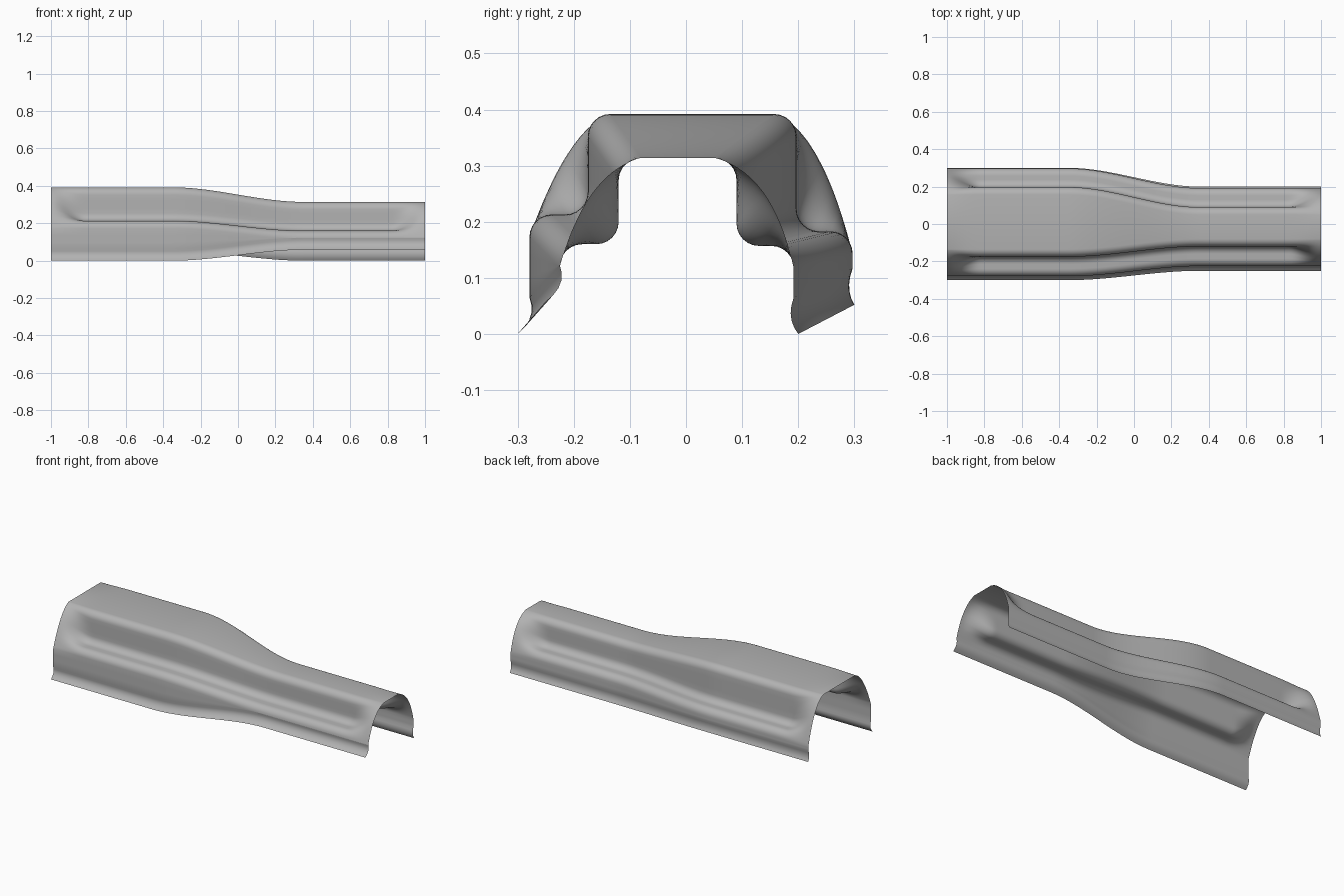
import bpy, bmesh, math
from mathutils import Vector

cube = bpy.data.objects.get("Cube")
if cube:
    bpy.data.objects.remove(cube, do_unlink=True)

RADIUS = 0.04
ARC = 7
STATIONS = 128

# Half sections as (wall, bow, side, top, ledge, foot_y, foot_z)
WIDE_FRONT = (0.175, 0.21, 0.279, 0.392, 0.213, 0.30, 0.0)
WIDE_BACK = (0.197, 0.24, 0.297, 0.392, 0.183, 0.30, 0.052)
SLIM_FRONT = (0.12, 0.178, 0.225, 0.314, 0.16, 0.25, 0.058)
SLIM_BACK = (0.09, 0.155, 0.192, 0.314, 0.157, 0.20, 0.0)


def smooth(a, b, x):
    t = min(max((x - a) / (b - a), 0), 1)
    return t * t * (3 - 2 * t)


def mix(a, b, t):
    return [p + (q - p) * t for p, q in zip(a, b)]


def fillet(cy, cz, start, turn):
    """Quarter-circle points around a centre."""
    angles = [math.radians(start + turn * i / (ARC - 1)) for i in range(ARC)]
    return [Vector((cy + RADIUS * math.cos(a), cz + RADIUS * math.sin(a))) for a in angles]


def half_section(params, end):
    """Stepped section blended into a plain arch as end goes to one."""
    wall, bow, side, top, ledge, foot_y, foot_z = params
    r = RADIUS
    step = fillet(wall - r, top - r, 90, -90)
    step += [Vector((wall, top - r + (ledge - top + 2 * r) * k / 4)) for k in (1, 2, 3)]
    step += fillet(wall + r, ledge + r, 180, 90)
    step += fillet(side - r, ledge - r, 90, -90)

    # Matching arch points, spaced by distance along the step
    dist = [0]
    for a, b in zip(step, step[1:]):
        dist.append(dist[-1] + (b - a).length)
    p0, p1, p2 = step[0], Vector((bow, top - 0.025)), step[-1]
    points = []
    for p, d in zip(step, dist):
        t = d / dist[-1]
        arch = p0 * (1 - t) ** 2 + p1 * 2 * t * (1 - t) + p2 * t * t
        points.append(p.lerp(arch, end))

    # Straight skirt and small flared lip
    bend = foot_z + 0.065
    points += [Vector((side, p2.y + (bend - p2.y) * k / 3)) for k in (1, 2, 3)]
    a, b, c = points[-1], Vector((side - 0.014, foot_z + 0.028)), Vector((foot_y, foot_z))
    for k in range(1, 6):
        t = k / 5
        points.append(a * (1 - t) ** 2 + b * 2 * t * (1 - t) + c * t * t)
    return points


# Channel cover sheet
bm = bmesh.new()
rows = []
for i in range(STATIONS + 1):
    x = -1 + 2 * i / STATIONS
    taper = smooth(-0.35, 0.35, x)
    end = smooth(0.82, 1, abs(x))
    front = half_section(mix(WIDE_FRONT, SLIM_FRONT, taper), end)
    back = half_section(mix(WIDE_BACK, SLIM_BACK, taper), end)
    section = [(-p.x, p.y) for p in reversed(front)] + [(p.x, p.y) for p in back]
    rows.append([bm.verts.new((x, y, z)) for y, z in section])
for r0, r1 in zip(rows, rows[1:]):
    for j in range(len(r0) - 1):
        bm.faces.new((r0[j], r1[j], r1[j + 1], r0[j + 1]))
mesh = bpy.data.meshes.new("channel_cover")
bm.to_mesh(mesh)
bm.free()
cover = bpy.data.objects.new("channel_cover", mesh)
bpy.context.collection.objects.link(cover)

# Plain grey finish
grey = bpy.data.materials.new("grey")
grey.use_nodes = True
colour = (0.45, 0.45, 0.45, 1)
grey.diffuse_color = colour
grey.node_tree.nodes["Principled BSDF"].inputs["Base Color"].default_value = colour
mesh.materials.append(grey)

bpy.ops.object.select_all(action="DESELECT")
cover.select_set(True)
bpy.context.view_layer.objects.active = cover
bpy.ops.object.shade_smooth_by_angle(angle=math.radians(40))
